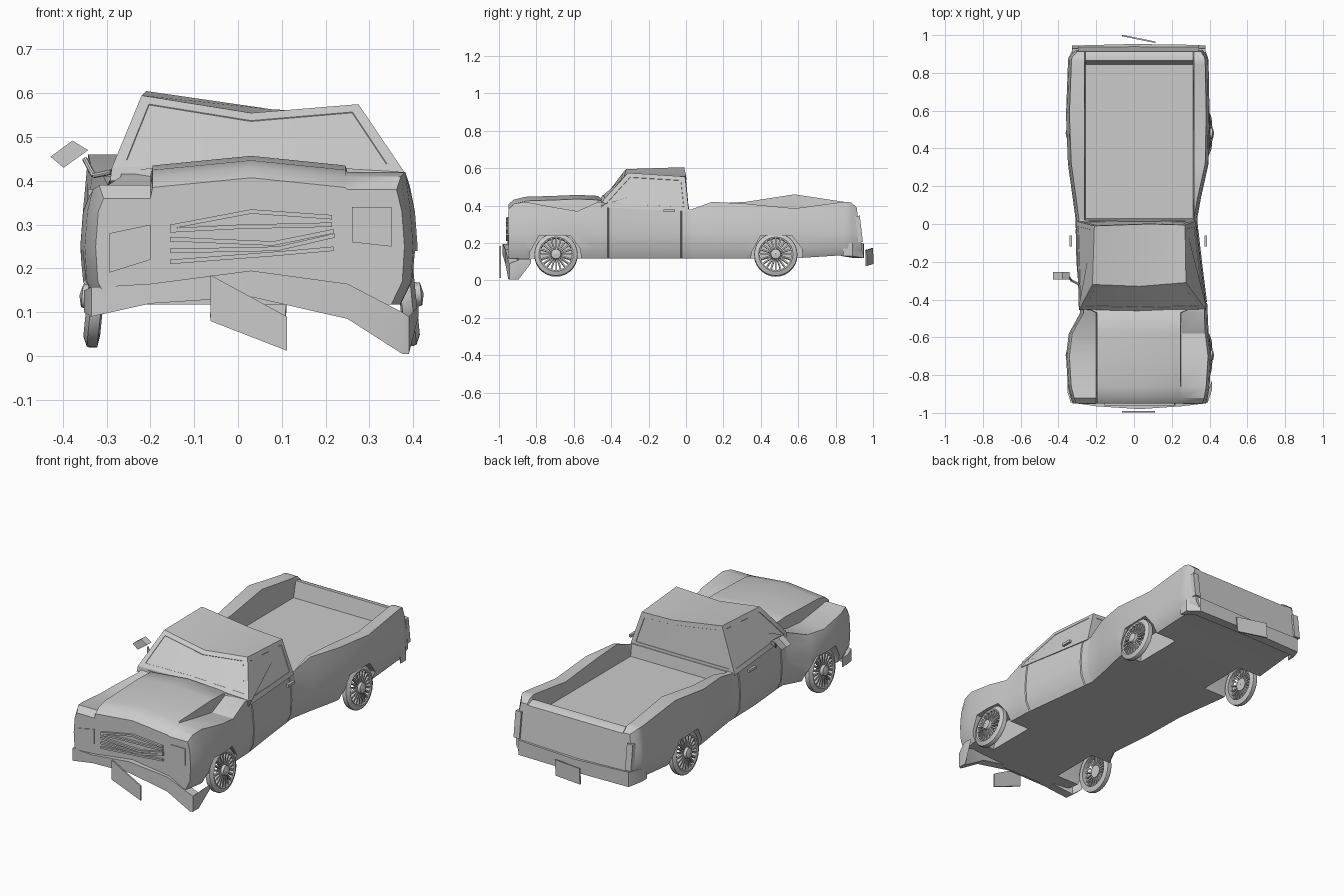
import bpy, bmesh, math
from mathutils import Vector, Matrix

if "Cube" in bpy.data.objects:
    bpy.data.objects.remove(bpy.data.objects["Cube"])


def finish(bm, name):
    bmesh.ops.recalc_face_normals(bm, faces=bm.faces)
    me = bpy.data.meshes.new(name)
    bm.to_mesh(me)
    bm.free()
    ob = bpy.data.objects.new(name, me)
    bpy.context.collection.objects.link(ob)
    return ob


def loft_bm(rings, wrap=False):
    bm = bmesh.new()
    vs = [[bm.verts.new(p) for p in r] for r in rings]
    n = len(rings[0])
    for i in range(len(vs) if wrap else len(vs) - 1):
        a, b = vs[i], vs[(i + 1) % len(vs)]
        for j in range(n):
            k = (j + 1) % n
            bm.faces.new((a[j], a[k], b[k], b[j]))
    if not wrap:
        bm.faces.new(vs[0])
        bm.faces.new(vs[-1])
    return bm


def loft(name, rings, wrap=False):
    return finish(loft_bm(rings, wrap), name)


def side_prism(name, pts, x0, x1):
    return loft(name, [[(x, y, z) for y, z in pts] for x in (x0, x1)])


def front_prism(name, pts, y0, y1):
    return loft(name, [[(x, y, z) for x, z in pts] for y in (y0, y1)])


def box(name, loc, size, rot=(0, 0, 0)):
    bpy.ops.mesh.primitive_cube_add(size=1, location=loc, rotation=rot)
    ob = bpy.context.object
    ob.name, ob.scale = name, size
    return ob


def rod(name, a, b, r):
    a, b = Vector(a), Vector(b)
    bpy.ops.mesh.primitive_cylinder_add(vertices=8, radius=r, depth=(b - a).length, location=(a + b) / 2)
    ob = bpy.context.object
    ob.name = name
    ob.rotation_euler = (b - a).to_track_quat('Z', 'Y').to_euler()
    return ob


# Body stations: y, left x, right x, left shoulder z, right shoulder z, hood or bed floor z
stations = [
    (-.95, -.325, .38, .36, .38, .385), (-.92, -.335, .39, .39, .41, .41),
    (-.86, -.35, .40, .38, .42, .425), (-.70, -.36, .41, .36, .39, .43),
    (-.58, -.345, .395, .37, .37, .435), (-.47, -.285, .39, .41, .42, .43),
    (-.44, -.285, .39, .42, .42, .42), (-.2, -.305, .36, .40, .40, .40),
    (.02, -.31, .335, .38, .38, .38), (.03, -.31, .335, .38, .38, .315),
    (.14, -.325, .355, .41, .42, .315), (.32, -.35, .395, .42, .41, .315),
    (.58, -.36, .40, .46, .385, .315), (.845, -.35, .395, .42, .42, .315),
    (.865, -.35, .395, .42, .42, .40), (.885, -.345, .39, .415, .415, .40),
    (.945, -.318, .372, .39, .39, .385)]


def station_at(y):
    for a, b in zip(stations, stations[1:]):
        if a[0] <= y <= b[0]:
            t = (y - a[0]) / (b[0] - a[0])
            return tuple(p + (q - p) * t for p, q in zip(a, b))


# Door seams are narrow grooves inserted between the stations
rows = list(stations)
for y in (-.415, -.025):
    rows += [station_at(y - .004), station_at(y + .004)]
    s = station_at(y)
    rows.append((s[0], s[1] + .006, s[2] - .006) + s[3:])
rows.sort()


def section(s):
    y, xl, xr, zl, zr, f = s
    il, ir = (-.2, .25) if y < -.44 else (-.262, .318)
    zb = .118 if y < .6 else .135
    fm = f + (.022 if y < -.44 else 0)
    lean = .13 if y > .94 else 0
    pts = [(xl + .03, zb), (xl + .005, .17), (xl, .25), (xl + .006, .33), (xl + .018, zl),
           (il, zl), (il + .005, f), (.03, fm), (ir - .005, f), (ir, zr),
           (xr - .018, zr), (xr - .006, .33), (xr, .25), (xr - .005, .17), (xr - .03, zb)]
    return [(x, y - lean * (z - .14), z) for x, z in pts]


body = loft("body", [section(s) for s in rows])

# Wheel arches cut into the body
arch = [(-.145, 0), (-.135, .15), (-.085, .24), (.08, .24), (.135, .17), (.15, 0)]
for cy in (-.70, .485):
    for sx in (-1, 1):
        cut = side_prism("arch_cutter", [(cy + y, z) for y, z in arch], .03 + sx * .215, .03 + sx * .5)
        cut.hide_render = True
        m = body.modifiers.new("arch", 'BOOLEAN')
        m.operation, m.solver, m.object = 'DIFFERENCE', 'EXACT', cut
        bpy.context.view_layer.objects.active = body
        bpy.ops.object.modifier_apply(modifier=m.name)
        bpy.data.objects.remove(cut)

# Cab with dented roof; rings run from left to right
cab = loft_bm([
    [(-.292, -.455, .40), (-.288, -.45, .43), (-.22, -.32, .595), (-.21, -.01, .605), (-.305, .015, .37)],
    [(.03, -.465, .41), (.03, -.46, .44), (.03, -.33, .555), (.08, 0, .563), (.03, .018, .37)],
    [(.382, -.455, .39), (.38, -.45, .42), (.275, -.31, .575), (.27, -.005, .555), (.326, .015, .37)]])
bmesh.ops.recalc_face_normals(cab, faces=cab.faces)
cab.normal_update()
# Inset windows
for test in (lambda n: n.y < -.5 and n.z > .3, lambda n: n.y > .6,
             lambda n: n.x > .6, lambda n: n.x < -.6):
    fs = [f for f in cab.faces if test(f.normal) and f.calc_area() > .01]
    bmesh.ops.inset_region(cab, faces=fs, thickness=.024, depth=0, use_even_offset=True)
    bmesh.ops.inset_region(cab, faces=fs, thickness=.001, depth=-.002, use_even_offset=True)
finish(cab, "cab")


# Bumpers: x, outer y, top z, bottom z
def bumper(name, pts, depth):
    loft(name, [[(x, y, t), (x, y, b), (x, y + depth, b), (x, y + depth, t)] for x, y, t, b in pts])


bumper("front_bumper", [
    (-.352, -.89, .15, .10), (-.335, -.945, .157, .09), (-.2, -.965, .165, .12), (.03, -.98, .195, .135),
    (.25, -.965, .165, .085), (.375, -.95, .10, .005), (.39, -.945, .09, .005), (.412, -.88, .115, .09)], .05)
bumper("rear_bumper", [
    (-.345, .88, .20, .13), (-.315, .945, .20, .12), (0, .953, .19, .12), (.345, .948, .20, .12),
    (.39, .89, .20, .13)], -.05)

# Licence plates knocked askew
front_prism("front_plate", [(-.063, .185), (.112, .09), (.112, .012), (-.063, .08)], -.998, -.99)
box("rear_plate", (.025, .98, .125), (.175, .008, .085), (0, .06, -.2))

# Bent grille slats
slats = [((-.155, .30), (.03, .335), (.215, .322)), ((-.155, .292), (.0, .30), (.215, .305)),
         ((-.155, .272), (.08, .262), (.218, .29)), ((-.155, .245), (.09, .25), (.22, .28)),
         ((-.155, .22), (.08, .238), (.218, .25))]
for s in slats:
    front_prism("grille_slat", [*s, *[(x, z - .010) for x, z in reversed(s)]], -.962, -.945)

# Headlights, tail lights, door handles
front_prism("left_headlight", [(-.295, .28), (-.2, .30), (-.2, .22), (-.295, .19)], -.954, -.94)
front_prism("right_headlight", [(.26, .34), (.35, .34), (.35, .25), (.26, .26)], -.954, -.94)
for x in (-.312, .36):
    box("tail_light", (x, .925, .275), (.035, .025, .14), (.12, 0, 0))
for x in (-.335, .38):
    box("door_handle", (x, -.09, .373), (.014, .06, .014))

# Wing mirror on its bent stalk
rod("mirror_stalk", (-.29, -.32, .42), (-.33, -.30, .412), .006)
rod("mirror_stalk", (-.33, -.30, .412), (-.35, -.275, .45), .006)
front_prism("mirror", [(-.428, .455), (-.378, .492), (-.342, .47), (-.398, .43)], -.295, -.255)


# Open wheels with thin tyre, wire spokes and hub, slightly tilted
def wheel(x, y, z, sx, tilt):
    place = Matrix.Translation((x, y, z)) @ Matrix.Rotation(tilt, 4, 'Y') @ Matrix.Diagonal((sx, 1, 1, 1))

    def ring(profile, n):
        return [[place @ Vector((px, r * math.cos(math.tau * i / n), r * math.sin(math.tau * i / n)))
                 for px, r in profile] for i in range(n)]

    loft("tyre", ring([(0, .085), (.004, .092), (-.006, .114), (-.012, .116), (-.03, .114), (-.034, .085)], 28), True)
    loft("hub", ring([(-.02, .001), (-.02, .034), (.016, .026), (.022, .001)], 16), True)
    bm = bmesh.new()
    for i in range(20):
        turn = Matrix.Rotation(math.tau * i / 20, 4, 'X')
        bmesh.ops.create_cube(bm, size=1, matrix=place @ turn @ Matrix.Translation((-.006, 0, .06))
                              @ Matrix.Diagonal((.016, .008, .062, 1)))
    finish(bm, "wheel_spokes")


for y in (-.695, .48):
    wheel(-.340, y, .136, -1, .1)
    wheel(.402, y, .140, 1, -.1)

# Smooth panels with crisp edges
bpy.ops.object.select_all(action='SELECT')
bpy.context.view_layer.objects.active = body
bpy.ops.object.shade_smooth_by_angle(angle=math.radians(32))
